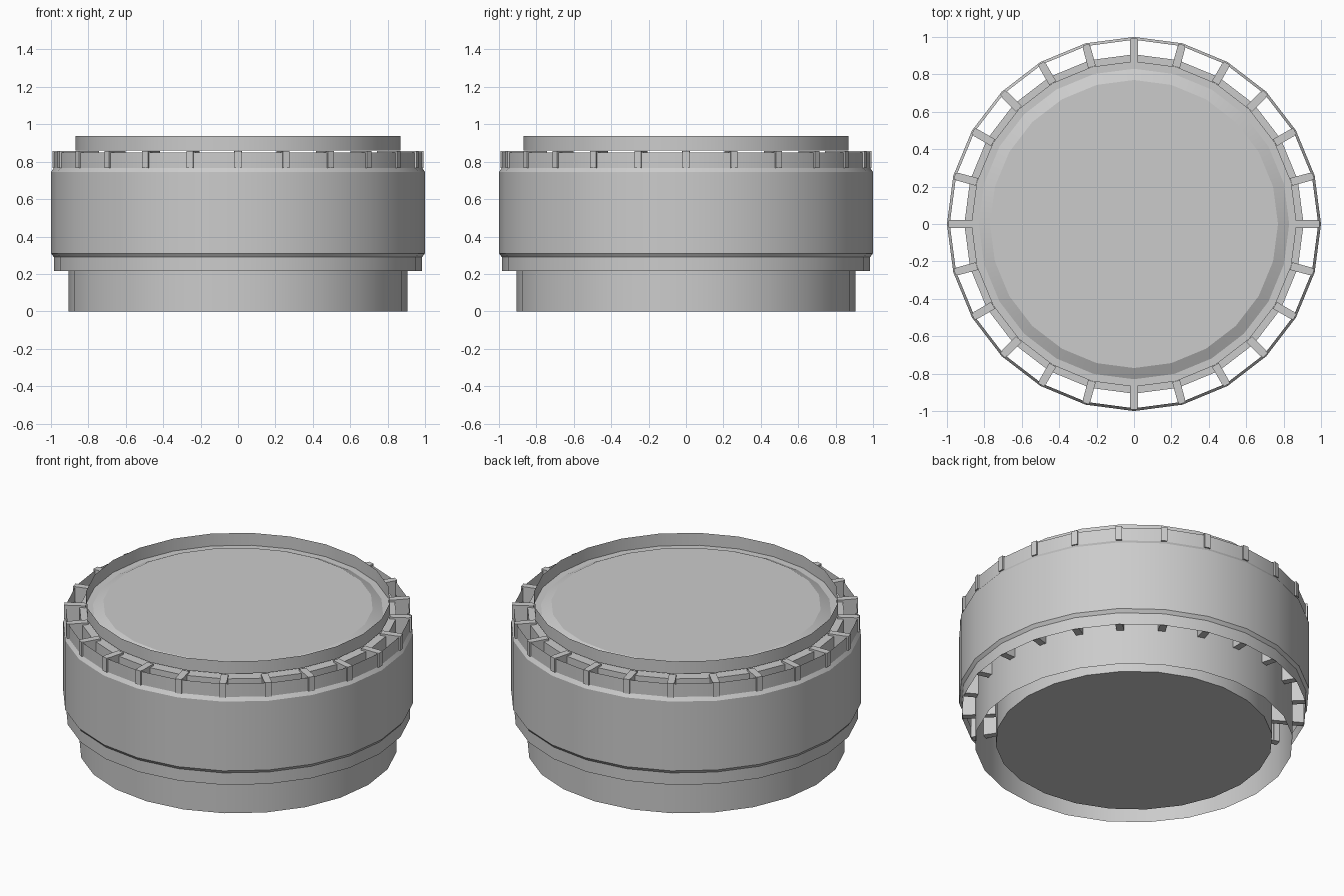
import bpy, bmesh, math
from mathutils import Matrix

if "Cube" in bpy.data.objects:
    bpy.data.objects.remove(bpy.data.objects["Cube"])

SIDES = 24


def finish(bm, name, smooth=True):
    bmesh.ops.recalc_face_normals(bm, faces=bm.faces)
    me = bpy.data.meshes.new(name)
    bm.to_mesh(me)
    bm.free()
    ob = bpy.data.objects.new(name, me)
    bpy.context.collection.objects.link(ob)
    if smooth:
        bpy.ops.object.select_all(action='DESELECT')
        ob.select_set(True)
        bpy.context.view_layer.objects.active = ob
        bpy.ops.object.shade_smooth_by_angle(angle=math.radians(22))
    return ob


def lathe(name, profile, cap_start=False, cap_end=False):
    """Revolve an open (radius, z) profile into a 24-sided surface."""
    bm = bmesh.new()
    rings = []
    for r, z in profile:
        rings.append([bm.verts.new((r * math.cos(a), r * math.sin(a), z))
                      for a in (math.tau * i / SIDES for i in range(SIDES))])
    for lo, hi in zip(rings, rings[1:]):
        for i in range(SIDES):
            j = (i + 1) % SIDES
            bm.faces.new((lo[i], lo[j], hi[j], hi[i]))
    if cap_start:
        bm.faces.new(rings[0][::-1])
    if cap_end:
        bm.faces.new(rings[-1])
    return finish(bm, name)


def fins(name, r0, r1, z0, z1, width):
    """Radial slats, one at each corner of the drum."""
    bm = bmesh.new()
    for i in range(SIDES):
        m = (Matrix.Rotation(math.tau * i / SIDES, 4, 'Z')
             @ Matrix.Translation(((r0 + r1) / 2, 0, (z0 + z1) / 2))
             @ Matrix.Diagonal((r1 - r0, width, z1 - z0, 1)))
        bmesh.ops.create_cube(bm, size=1, matrix=m)
    return finish(bm, name, smooth=False)


# Outer band with chamfers and a recessed collar above and below
lathe("outer_band", [(0.985, 0.215), (0.985, 0.29), (1.0, 0.31),
                     (1.0, 0.745), (0.985, 0.767), (0.985, 0.85)])

# Inner core: closed floor and wall
lathe("core_drum", [(0.79, 0.017), (0.79, 0.845)], cap_start=True)

# Skirt, open at the bottom, with a flange at the top
lathe("base_skirt", [(0.907, 0.0), (0.907, 0.845), (0.79, 0.845)])

# Lid: thin raised rim around a bevelled plate
lathe("lid", [(0.87, 0.938), (0.87, 0.86), (0.83, 0.86), (0.77, 0.89)],
      cap_end=True)

# Slats between skirt and band, the ribs on the collar, slats inside the skirt
fins("band_fins", 0.87, 0.98, 0.22, 0.857, 0.042)
fins("collar_ribs", 0.965, 0.993, 0.767, 0.857, 0.036)
fins("inner_fins", 0.79, 0.90, 0.22, 0.84, 0.036)
